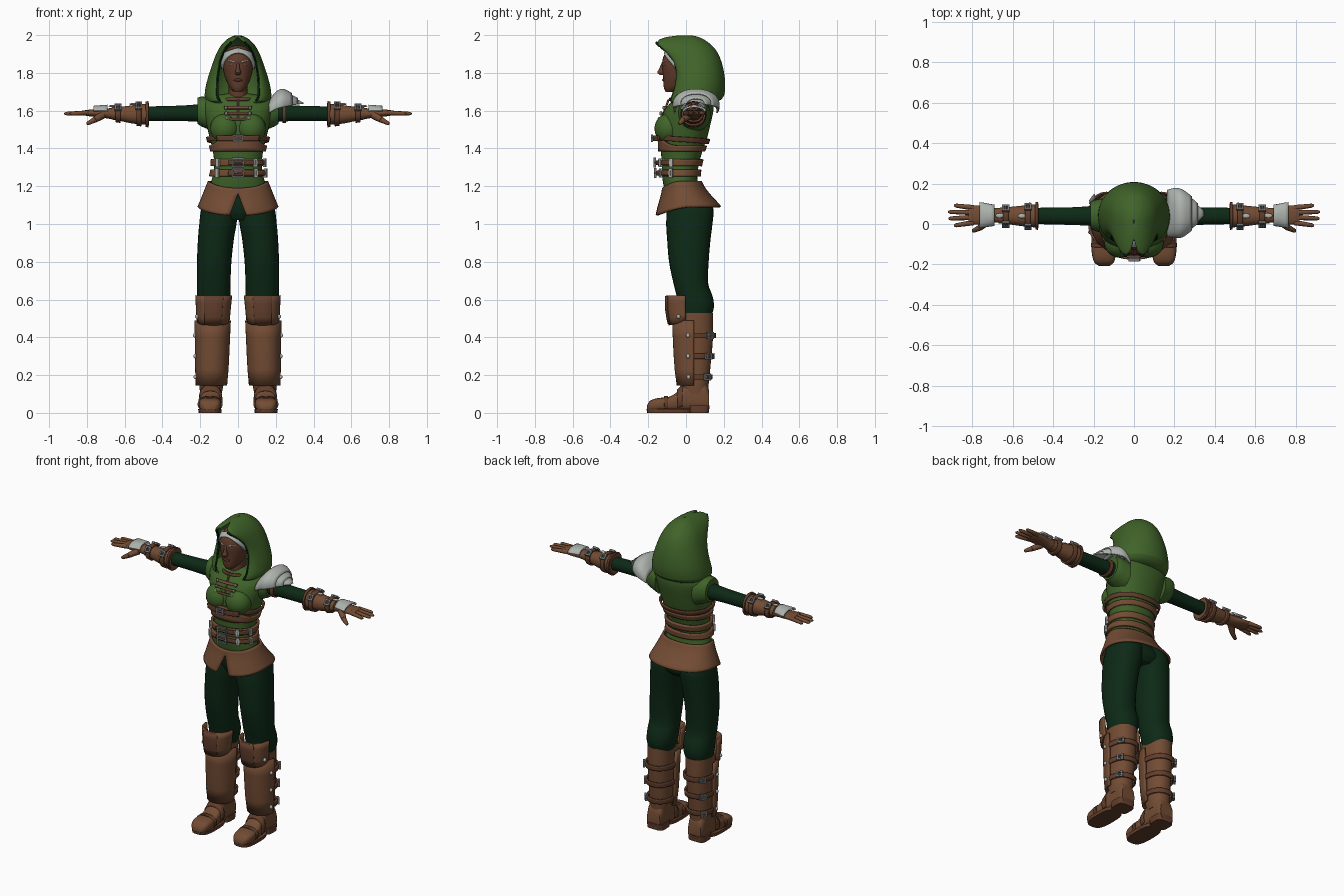
import bpy, bmesh, math
from mathutils import Vector

if "Cube" in bpy.data.objects:
    bpy.data.objects.remove(bpy.data.objects["Cube"])

def mat(name, r, g, b):
    m = bpy.data.materials.new(name)
    m.diffuse_color = (r, g, b, 1)
    m.use_nodes = True
    m.node_tree.nodes["Principled BSDF"].inputs["Base Color"].default_value = m.diffuse_color
    return m

GREEN = mat("cloth green", .05, .125, .022)
DARK = mat("dark green", .004, .022, .008)
LEATHER = mat("leather brown", .17, .072, .034)
STRAP = mat("strap brown", .12, .048, .025)
SKIN = mat("skin brown", .12, .045, .024)
SILVER = mat("silver", .42, .45, .42)
METAL = mat("dull metal", .17, .18, .18)
LIP = mat("lip brown", .09, .028, .02)
EYE = mat("eye grey", .35, .33, .28)
PI = math.pi

def grid(name, rows, m, wrap=False, cap=False, thick=0, mir=False, wrap_rows=False):
    """Skin a grid of points, optionally wrapped, capped, thickened, mirrored."""
    bm = bmesh.new()
    vs = [[bm.verts.new(p) for p in r] for r in rows]
    n, k = len(vs), len(vs[0])
    for i in range(n if wrap_rows else n - 1):
        for j in range(k if wrap else k - 1):
            a, b = vs[i], vs[(i + 1) % n]
            bm.faces.new((a[j], a[(j + 1) % k], b[(j + 1) % k], b[j]))
    if cap:
        bm.faces.new(vs[0][::-1])
        bm.faces.new(vs[-1])
    bmesh.ops.remove_doubles(bm, verts=bm.verts, dist=1e-5)
    bmesh.ops.recalc_face_normals(bm, faces=bm.faces)
    me = bpy.data.meshes.new(name)
    bm.to_mesh(me)
    bm.free()
    me.materials.append(m)
    ob = bpy.data.objects.new(name, me)
    bpy.context.collection.objects.link(ob)
    if thick:
        s = ob.modifiers.new("thickness", 'SOLIDIFY')
        s.thickness, s.offset = thick, 0
    if mir:
        ob.modifiers.new("mirror", 'MIRROR')
    return ob

def sample(tab, s):
    """Smoothly interpolate a table of (s, a0, a1, b0, b1) cross-sections."""
    s = min(max(s, tab[0][0]), tab[-1][0])
    i = next((i for i in range(len(tab) - 1) if s <= tab[i + 1][0]), len(tab) - 2)
    lo, hi = max(i - 1, 0), min(i + 2, len(tab) - 1)
    p, q, h = tab[i], tab[i + 1], tab[i + 1][0] - tab[i][0]
    u = (s - p[0]) / h
    out = []
    for c in range(1, 5):
        d0 = (q[c] - tab[lo][c]) / (q[0] - tab[lo][0]) * h
        d1 = (tab[hi][c] - p[c]) / (tab[hi][0] - p[0]) * h
        out.append(p[c] * (1 + 2 * u) * (1 - u) ** 2 + d0 * u * (1 - u) ** 2
                   + q[c] * u * u * (3 - 2 * u) + d1 * u * u * (u - 1))
    return out

def point(tab, s, t, off=0, axis='z', p=2.2):
    a0, a1, b0, b1 = sample(tab, s)
    sn, cs = math.sin(t), math.cos(t)
    f = lambda v: math.copysign(abs(v) ** (2 / p), v)
    a = (a0 + a1) / 2 + ((a1 - a0) / 2 + off) * f(sn)
    b = (b0 + b1) / 2 - ((b1 - b0) / 2 + off) * f(cs)
    return Vector({'z': (a, b, s), 'x': (s, a, b), 'y': (a, s, b)}[axis])

def loft(name, tab, m, axis='z', mir=False, seg=28, p=2.2, sub=3):
    ss = [x[0] + (y[0] - x[0]) * k / sub for x, y in zip(tab, tab[1:]) for k in range(sub)] + [tab[-1][0]]
    return grid(name, [[point(tab, s, 2 * PI * j / seg, 0, axis, p) for j in range(seg)] for s in ss],
                m, True, True, mir=mir)

def band(name, tab, lo, hi, m, off=.008, t0=-PI, t1=PI, axis='z', mir=False, thick=.01, seg=32, steps=4):
    """Strip that hugs a lofted part; lo and hi may depend on the angle."""
    lo_f = lo if callable(lo) else lambda t: lo
    hi_f = hi if callable(hi) else lambda t: hi
    ts = [t0 + (t1 - t0) * j / seg for j in range(seg + 1)]
    rows = [[point(tab, lo_f(t) + (hi_f(t) - lo_f(t)) * i / steps, t, off, axis) for t in ts]
            for i in range(steps + 1)]
    return grid(name, rows, m, thick=thick, mir=mir)

def buckle(name, tab, s, t, m=METAL, w=.05, h=.04, off=.02, axis='z', mir=False):
    """Square frame with a prong, standing on the surface of a lofted part."""
    c = point(tab, s, t, off, axis)
    u = (point(tab, s, t + .05, off, axis) - point(tab, s, t - .05, off, axis)).normalized()
    v = Vector({'z': (0, 0, 1), 'x': (1, 0, 0), 'y': (0, 1, 0)}[axis])
    n = u.cross(v)
    rows = [[c + u * (x * (w / 2 - d)) + v * (y * (h / 2 - d)) + n * e
             for d, e in ((0, -.006), (0, .006), (.009, .006), (.009, -.006))]
            for x, y in ((-1, -1), (1, -1), (1, 1), (-1, 1))]
    grid(name, rows, m, True, mir=mir, wrap_rows=True)
    tube(name + "_prong", c - u * w / 2, c + u * w * .6, .005, .004, m, mir, 6)

def tube(name, p0, p1, r0, r1, m, mir=False, seg=10):
    p0, p1 = Vector(p0), Vector(p1)
    q = (p1 - p0).to_track_quat('Z', 'Y')
    rows = [[p0.lerp(p1, f) + q @ Vector((math.cos(2 * PI * j / seg), math.sin(2 * PI * j / seg), 0)) * r
             for j in range(seg)] for f, r in ((0, r0 * .7), (.06, r0), (.9, r1), (1, r1 * .5))]
    return grid(name, rows, m, True, True, mir=mir)

def blob(name, c, r, m, mir=False):
    rows = [[(c[0] + r[0] * math.sin(a) * math.cos(2 * PI * j / 20), c[1] + r[1] * math.sin(a) * math.sin(2 * PI * j / 20),
              c[2] + r[2] * math.cos(a)) for j in range(20)] for a in [PI * i / 12 for i in range(13)]]
    return grid(name, rows, m, True, mir=mir)

def sym(rows):
    return [(z, -w, w, f, b) for z, w, f, b in rows]

# Legs and pelvis
LEG = [(.50, .06, .205, -.03, .13), (.56, .045, .215, -.04, .148), (.62, .04, .217, -.05, .14),
       (.68, .04, .217, -.065, .118), (.80, .035, .217, -.09, .12), (.92, .022, .212, -.10, .13),
       (1.0, .008, .205, -.105, .14), (1.08, .0, .195, -.10, .145), (1.14, .0, .175, -.09, .12)]
loft("trouser_leg", LEG, DARK, mir=True)
loft("pelvis", sym([(1.02, .09, -.07, .11), (1.06, .16, -.09, .14), (1.12, .165, -.1, .12), (1.2, .14, -.1, .06)]), DARK)

# Boots
CALF = [(.10, .087, .2, -.02, .115), (.15, .077, .205, -.03, .12), (.25, .069, .207, -.042, .13),
        (.40, .062, .209, -.05, .143), (.53, .056, .212, -.055, .143)]
loft("boot_shaft", CALF, LEATHER, mir=True)
band("shin_guard", CALF, .145, .49, LEATHER, .013, -1.55, 1.55, mir=True, thick=.014)
KNEE = [(.46, .052, .213, -.085, .1), (.54, .045, .216, -.1, .1), (.63, .036, .221, -.1, .1)]
band("knee_flap", KNEE, lambda t: .465 + .03 * (abs(t) / 1.55) ** 3, .622, LEATHER, 0, -1.55, 1.55, mir=True, thick=.012)
band("knee_panel", KNEE, .47, .618, STRAP, .007, -.5, .5, mir=True, thick=.006)
for z in (.19, .30, .41):
    band("boot_strap", CALF, z - .014, z + .014, STRAP, .011, .9, 2 * PI - .9, mir=True)
    buckle("boot_buckle", CALF, z, 2.3, mir=True, w=.04, h=.036)
    blob("boot_rivet", point(CALF, z, 1.3, .022), (.01, .01, .012), SILVER, True)
blob("knee_rivet", point(KNEE, .51, 1.2, .008), (.01, .01, .012), SILVER, True)
FOOT = [(-.207, .12, .175, .012, .04), (-.19, .1, .196, .01, .064), (-.15, .09, .207, .01, .078),
        (-.09, .09, .205, .01, .085), (-.05, .092, .2, .01, .108), (-.01, .092, .198, .01, .15),
        (.05, .09, .198, .01, .17), (.10, .093, .197, .01, .16), (.122, .1, .19, .01, .12)]
loft("boot_foot", FOOT, LEATHER, 'y', True, p=3)
band("toe_seam", FOOT, -.115, -.095, STRAP, .003, 1, 2 * PI - 1, 'y', True, .008)
band("ankle_strap", FOOT, -.045, -.018, STRAP, .004, 1, 2 * PI - 1, 'y', True)
loft("boot_sole", [(0, .088, .209, -.205, .03), (.02, .086, .211, -.209, .03)], STRAP, mir=True, p=3, sub=1)
loft("boot_heel", [(0, .09, .202, .02, .12), (.04, .088, .204, .015, .126)], STRAP, mir=True, p=4, sub=1)

# Vest body
TORSO = sym([(1.17, .152, -.112, .075), (1.24, .138, -.125, .06), (1.30, .126, -.128, .065),
             (1.38, .132, -.132, .085), (1.45, .148, -.135, .11), (1.53, .168, -.135, .13),
             (1.60, .185, -.115, .145), (1.645, .19, -.08, .145), (1.672, .16, -.06, .13), (1.69, .07, -.04, .09)])
loft("vest", TORSO, GREEN, seg=40)
blob("vest_bust", (.07, -.092, 1.505), (.078, .075, .08), GREEN, True)
loft("vest_shoulder", [(.13, -.05, .13, 1.49, 1.665), (.19, -.035, .12, 1.515, 1.675), (.215, -.025, .11, 1.53, 1.668)],
     GREEN, 'x', True)

# Corset bands, belts and buckles
band("corset", TORSO, 1.385, lambda t: 1.415 + .06 * max(0, math.cos(t)) ** 3, LEATHER, .01, seg=48)
band("corset_strap", TORSO, lambda t: 1.435 + .01 * math.cos(t), lambda t: 1.46 + .01 * math.cos(t), STRAP, .014, seg=48)
buckle("corset_buckle", TORSO, 1.455, 0, w=.055, h=.04, off=.045)
band("corset_tab", TORSO, 1.44, 1.468, STRAP, .036, -.6, .6)
for k, z in enumerate((1.27, 1.325)):
    band("belt", TORSO, z - .018, z + .018, LEATHER, .012, seg=48, thick=.014)
    band("belt_tail", TORSO, z - .012, z + .012, STRAP, .024, -.3, 1.2)
    buckle("belt_buckle", TORSO, z, 0, w=.065, h=.052, off=.036)
    for t in (-.75, .6, 1.2):
        buckle("belt_loop", TORSO, z, t, SILVER, .02, .045, .026)

# Flared skirt split at the front
SKIRT = sym([(1.03, .225, -.155, .2), (1.09, .203, -.14, .175), (1.14, .182, -.125, .13), (1.19, .162, -.115, .09),
             (1.24, .142, -.118, .066)])
def skirt_point(f, j):
    e = -1 + 2 * j / 48
    t = PI + e * (PI - .17 * max(0, 1 - f * 1.25))
    z0 = 1.09 - .045 * max(0, math.cos(t)) ** 1.5
    z1 = 1.225 - .035 * max(0, math.cos(t)) ** 2
    return point(SKIRT, z0 + (z1 - z0) * f, t, .006)
grid("skirt", [[skirt_point(i / 10, j) for j in range(49)] for i in range(11)], LEATHER, thick=.012)

# Arms, bracers and gloves
ARM = [(.12, -.02, .1, 1.53, 1.645), (.2, -.01, .09, 1.54, 1.635), (.3, -.005, .083, 1.545, 1.627), (.5, 0, .08, 1.545, 1.622)]
loft("sleeve", ARM, DARK, 'x', True)
BRACER = [(.472, -.018, .098, 1.522, 1.64), (.50, -.016, .096, 1.527, 1.635), (.56, -.01, .09, 1.532, 1.628),
          (.63, 0, .083, 1.547, 1.62), (.67, .003, .08, 1.553, 1.618)]
loft("bracer", BRACER, LEATHER, 'x', True)
band("bracer_rim", BRACER, .474, .488, STRAP, .006, axis='x', mir=True)
for x in (.525, .635):
    band("bracer_strap", BRACER, x - .013, x + .013, STRAP, .006, axis='x', mir=True)
    for t in (PI - .7, PI + .9):
        buckle("bracer_buckle", BRACER, x, t, METAL, .038, .036, .014, 'x', True)
    blob("bracer_stud", point(BRACER, x + .03, PI, .006, 'x'), (.02, .012, .006), SILVER, True)
HAND = [(.65, .008, .078, 1.552, 1.614), (.70, .006, .08, 1.56, 1.612), (.75, -.002, .09, 1.566, 1.608),
        (.80, -.003, .092, 1.572, 1.604), (.82, .004, .086, 1.577, 1.6)]
loft("glove_palm", HAND, LEATHER, 'x', True)
band("hand_plate", HAND, .69, .765, SILVER, .014, PI - 1.3, PI + 1.3, 'x', True)
for y0, y1, tip in ((.008, -.008, .89), (.033, .027, .918), (.057, .06, .92), (.08, .092, .89)):
    tube("glove_finger", (.79, y0, 1.589), (tip, y1, 1.584), .0135, .010, LEATHER, True)
tube("glove_thumb", (.715, .02, 1.578), (.765, -.02, 1.548), .021, .016, LEATHER, True)
tube("glove_thumb_tip", (.758, -.016, 1.552), (.80, -.036, 1.53), .015, .010, LEATHER, True)

# Layered shoulder plate on one side
PLATE = [(.16, -.045, .15, 1.56, 1.63), (.20, -.05, .16, 1.565, 1.68), (.235, -.05, .155, 1.57, 1.698),
         (.29, -.01, .115, 1.605, 1.672), (.345, .04, .065, 1.63, 1.642)]
for k, (x0, x1) in enumerate(((.165, .285), (.2, .315), (.225, .345))):
    band("shoulder_plate", PLATE, x0, x1, SILVER, .014 - .009 * k, PI - 1.75, PI + 1.75, 'x', thick=.008, steps=8)
band("shoulder_plate_strap", ARM, .235, .255, STRAP, .004, axis='x')

# Head and face
HEAD = sym([(1.70, .022, -.108, -.06), (1.72, .042, -.117, -.01), (1.76, .063, -.12, .04), (1.80, .075, -.123, .06),
            (1.85, .081, -.127, .08), (1.90, .072, -.112, .075), (1.935, .045, -.07, .05), (1.945, .015, -.03, .02)])
loft("head", HEAD, SKIN)
loft("neck", sym([(1.63, .06, -.06, .06), (1.68, .05, -.06, .05), (1.76, .05, -.06, .05)]), SKIN)
loft("nose", sym([(1.79, .011, -.14, -.11), (1.802, .016, -.152, -.11), (1.82, .01, -.143, -.11), (1.855, .007, -.128, -.11)]), SKIN)
blob("mouth", (0, -.117, 1.762), (.023, .009, .008), LIP)
blob("eye", (.032, -.112, 1.842), (.014, .009, .005), EYE, True)
tube("eyebrow", (.015, -.124, 1.856), (.056, -.106, 1.866), .005, .003, SILVER, True, 6)
band("hair", HEAD, lambda t: 1.905 - .085 * min(1, abs(t) / 1.35) ** 2, lambda t: 1.93 - .02 * abs(t), SILVER, .005, -1.6, 1.6)

# Hood: open rings given as z, opening x and y, half width, widest y, back y
def hood_ring(z, xo, yo, w, ym, yb):
    q = [(i / 8) * PI / 2 for i in range(9)]
    half = [(xo + (w - xo) * math.sin(u), ym + (yo - ym) * math.cos(u)) for u in q]
    half += [(w * math.cos(u), ym + (yb - ym) * math.sin(u)) for u in q[1:]]
    full = half + [(-x, y) for x, y in half[-2::-1]]
    return [(x, y, z) for x, y in full]
HOOD = [(1.642, .075, -.075, .13, .02, .10), (1.65, .10, -.078, .165, .035, .17), (1.675, .113, -.07, .176, .05, .203),
        (1.74, .113, -.048, .164, .06, .204), (1.80, .108, -.042, .146, .06, .198), (1.86, .098, -.055, .125, .055, .184),
        (1.91, .08, -.095, .106, .04, .162), (1.94, .06, -.135, .088, .03, .137), (1.962, .035, -.158, .068, .02, .108),
        (1.98, .01, -.13, .048, .015, .08), (1.992, 0, -.06, .02, .015, .04), (1.994, 0, .01, .001, .012, .014)]
hood = grid("hood", [hood_ring(*r) for r in HOOD], GREEN, thick=.012)
sm = hood.modifiers.new("smooth", 'SUBSURF')
sm.levels = sm.render_levels = 1
for sx in (-1, 1):
    rim = [(sx * r[1] * .97, r[2] - .002, r[0]) for r in HOOD[1:9]]
    for a, b in zip(rim, rim[1:]):
        tube("hood_rim", a, b, .007, .007, DARK, seg=6)

# Collar cord and front lacing
band("collar_cord", sym([(1.64, .085, -.09, .08), (1.68, .075, -.08, .08)]), 1.652, 1.668, STRAP, 0, -1.3, 1.3)
tube("lace_cord", (0, -.092, 1.66), (0, -.13, 1.55), .006, .006, STRAP)
for z in (1.555, 1.585, 1.615):
    band("lace", TORSO, z - .006, z + .006, LEATHER, .012, -.33, .33)
    blob("lace_toggle", point(TORSO, z, .28, .016), (.008, .009, .011), METAL, True)

# Smooth shading with sharp edges kept
for ob in bpy.context.scene.objects:
    ob.select_set(True)
    bpy.context.view_layer.objects.active = ob
bpy.ops.object.shade_smooth_by_angle(angle=math.radians(40))
